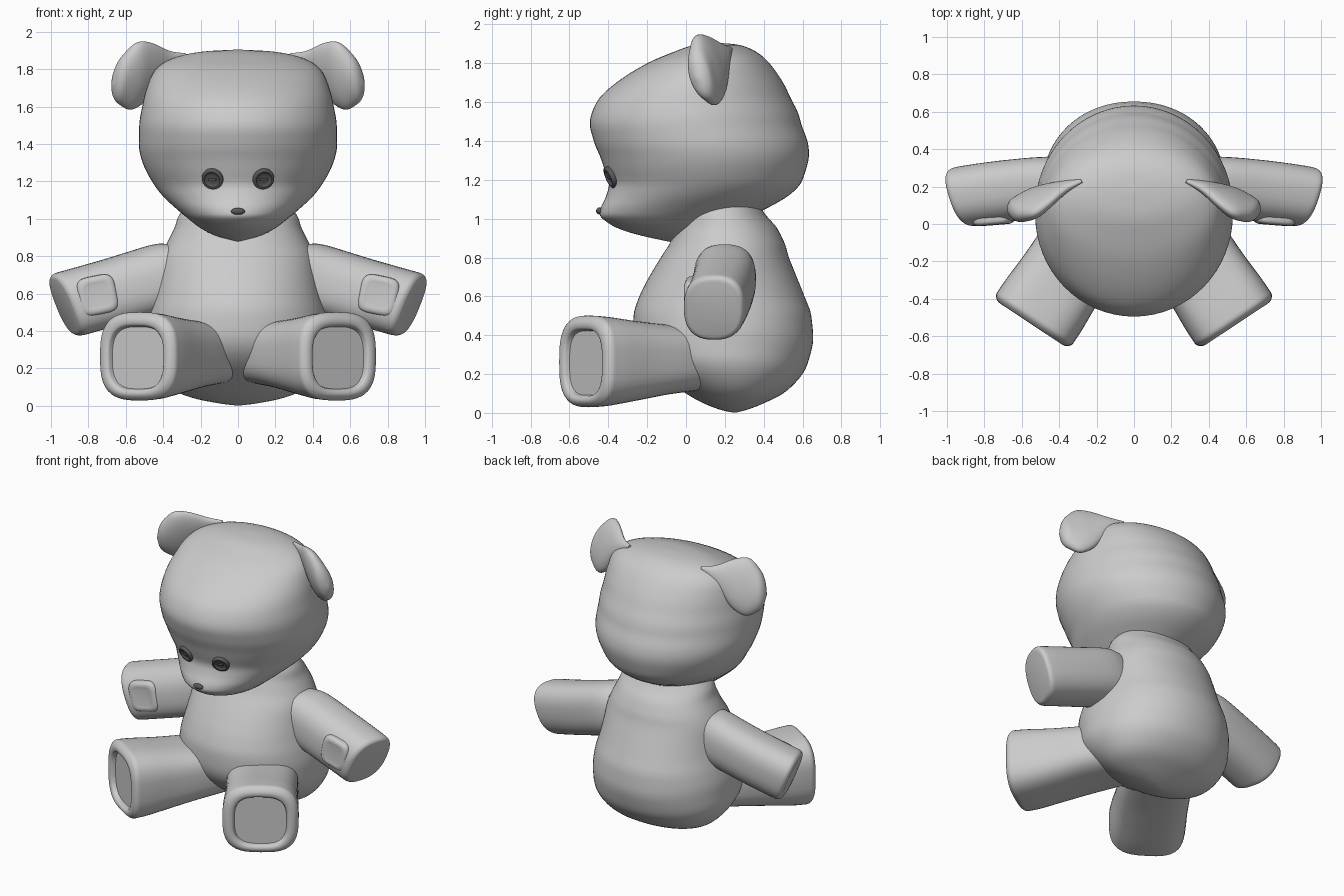
import bpy, bmesh, math
from mathutils import Vector

DARK = bpy.data.materials.new("dark_plastic")
DARK.diffuse_color = (0.1, 0.1, 0.1, 1)


def smooth_rows(rows, sub):
    """Interpolate section rows without overshooting."""
    n = len(rows)

    def tangent(i, k):
        if i == 0:
            return rows[1][k] - rows[0][k]
        if i == n - 1:
            return rows[-1][k] - rows[-2][k]
        d0, d1 = rows[i][k] - rows[i - 1][k], rows[i + 1][k] - rows[i][k]
        if d0 * d1 <= 0:
            return 0.0
        return math.copysign(min(abs(d0 + d1) / 2, 2 * abs(d0), 2 * abs(d1)), d0)

    out = []
    for i in range(n - 1):
        for j in range(sub):
            t = j / sub
            h = (2*t**3 - 3*t**2 + 1, t**3 - 2*t**2 + t, 3*t**2 - 2*t**3, t**3 - t**2)
            out.append([h[0] * rows[i][k] + h[1] * tangent(i, k)
                        + h[2] * rows[i + 1][k] + h[3] * tangent(i + 1, k) for k in range(5)])
    return out + [list(rows[-1])]


def finish(name, bm, mat=None, angle=45):
    bmesh.ops.recalc_face_normals(bm, faces=bm.faces)
    me = bpy.data.meshes.new(name)
    bm.to_mesh(me)
    bm.free()
    me.shade_smooth()
    me.set_sharp_from_angle(angle=math.radians(angle))
    if mat:
        me.materials.append(mat)
    ob = bpy.data.objects.new(name, me)
    bpy.context.collection.objects.link(ob)
    return ob


def loft(name, rows, u, v, p=2.0, sub=4, seg=48, side=1, mat=None):
    """Skin superellipse sections; each row is x, y, z, half size on u, half size on v."""
    u, v = Vector(u).normalized(), Vector(v).normalized()
    bm = bmesh.new()
    rings = []
    for x, y, z, a, b in smooth_rows(rows, sub):
        ring = []
        for i in range(seg):
            t = 2 * math.pi * i / seg
            c, s = math.cos(t), math.sin(t)
            pt = (Vector((x, y, z)) + u * a * math.copysign(abs(c) ** (2 / p), c)
                  + v * b * math.copysign(abs(s) ** (2 / p), s))
            ring.append(bm.verts.new((pt.x * side, pt.y, pt.z)))
        rings.append(ring)
    for r0, r1 in zip(rings, rings[1:]):
        for i in range(seg):
            j = (i + 1) % seg
            bm.faces.new((r0[i], r0[j], r1[j], r1[i]))
    bm.faces.new(rings[0])
    bm.faces.new(rings[-1])
    return finish(name, bm, mat)


def stack(sections):
    """Turn z, front y, back y, half width into loft rows."""
    return [(0, (f + b) / 2, z, w, (b - f) / 2) for z, f, b, w in sections]


def along(origin, n, steps):
    """Rows placed along direction n; steps are distance, half u, half v."""
    o, n = Vector(origin), Vector(n).normalized()
    return [(*(o + n * d), a, b) for d, a, b in steps]


# Head, with overhanging forehead and small muzzle
loft("head", stack([
    (1.905, 0.16, 0.18, 0.01), (1.893, 0.04, 0.28, 0.20), (1.86, -0.06, 0.36, 0.345),
    (1.80, -0.20, 0.43, 0.44), (1.70, -0.36, 0.50, 0.488), (1.60, -0.46, 0.55, 0.512),
    (1.50, -0.495, 0.59, 0.528), (1.40, -0.475, 0.625, 0.53), (1.30, -0.435, 0.63, 0.51),
    (1.20, -0.40, 0.60, 0.46), (1.12, -0.41, 0.53, 0.40), (1.05, -0.44, 0.41, 0.325),
    (1.00, -0.43, 0.31, 0.265), (0.95, -0.35, 0.25, 0.20), (0.91, -0.22, 0.15, 0.12),
    (0.88, -0.08, -0.06, 0.01)]), (1, 0, 0), (0, 1, 0), seg=64)

# Pear-shaped body running up into the head
loft("body", stack([
    (1.10, 0.02, 0.36, 0.25), (1.02, -0.02, 0.41, 0.315), (0.95, -0.05, 0.47, 0.34),
    (0.88, -0.08, 0.505, 0.375), (0.80, -0.13, 0.53, 0.41), (0.70, -0.19, 0.57, 0.43),
    (0.60, -0.24, 0.61, 0.45), (0.50, -0.27, 0.645, 0.475), (0.40, -0.27, 0.655, 0.49),
    (0.30, -0.24, 0.64, 0.49), (0.20, -0.15, 0.60, 0.46), (0.10, 0.00, 0.50, 0.375),
    (0.045, 0.10, 0.39, 0.25), (0.015, 0.18, 0.31, 0.11), (0.002, 0.24, 0.26, 0.01)]),
    (1, 0, 0), (0, 1, 0), p=2.1, seg=64)

for side, tag in ((1, "left"), (-1, "right")):
    # Arm with a blunt rounded end
    loft("arm_" + tag, [
        (0.25, 0.20, 0.73, 0.14, 0.14), (0.40, 0.20, 0.69, 0.168, 0.182),
        (0.65, 0.18, 0.615, 0.168, 0.18), (0.88, 0.15, 0.55, 0.165, 0.18),
        (0.908, 0.145, 0.542, 0.163, 0.178), (0.927, 0.142, 0.536, 0.150, 0.165),
        (0.932, 0.141, 0.534, 0.135, 0.15)],
        (0.3, 0.95, 0), (0.37, 0, 0.93), p=2.5, side=side)

    # Shallow square patch on the arm
    loft("arm_patch_" + tag, along((0.75, 0.0, 0.592), (-0.08, -1, 0), [
        (-0.04, 0.105, 0.105), (-0.012, 0.103, 0.103), (0.002, 0.09, 0.09),
        (0.005, 0.075, 0.075), (0.003, 0.06, 0.06)]),
        (0.97, -0.08, -0.2), (0.2, 0, 0.97), p=4, sub=3, side=side)

    # Leg with a recessed sole panel
    n = Vector((0.55, -0.83, 0)).normalized()
    foot = Vector((0.55, -0.535, 0))
    steps = [(-0.75, 0.21, 0.16, 0.28), (-0.5, 0.232, 0.18, 0.275),
             (-0.3, 0.235, 0.205, 0.268), (-0.1, 0.245, 0.232, 0.265),
             (-0.04, 0.245, 0.236, 0.265), (-0.01, 0.228, 0.218, 0.263),
             (0, 0.20, 0.195, 0.26), (-0.006, 0.178, 0.176, 0.258),
             (-0.034, 0.168, 0.166, 0.257)]
    loft("leg_" + tag, [(*(foot + n * d + Vector((0, 0, z))), a, b) for d, a, b, z in steps],
         (0.83, 0.55, 0), (0, 0, 1), p=3, side=side)

    # Fan-shaped ear
    loft("ear_" + tag, [
        (0.28, 0.23, 1.875, 0.01, 0.01), (0.37, 0.20, 1.84, 0.03, 0.06),
        (0.47, 0.15, 1.79, 0.05, 0.155), (0.55, 0.105, 1.765, 0.062, 0.188),
        (0.62, 0.075, 1.745, 0.06, 0.14), (0.655, 0.06, 1.73, 0.042, 0.085),
        (0.672, 0.055, 1.725, 0.008, 0.01)],
        (0.45, 0.87, 0.25), (-0.1, -0.27, 0.96), side=side)

    # Button eye with raised rim and a thread bar
    n = Vector((0.25, -0.88, -0.4)).normalized()
    u = n.cross(Vector((0, 0, 1))).normalized()
    v = u.cross(n)
    c = Vector((0.135, -0.385, 1.215))
    loft("eye_" + tag, along(c, n, [(d, r, r) for d, r in (
        (-0.025, 0.057), (0.008, 0.058), (0.017, 0.052), (0.017, 0.043),
        (0.009, 0.036), (0.009, 0.003))]), u, v, sub=2, seg=32, side=side, mat=DARK)
    loft("eye_thread_" + tag, along(c + n * 0.01, u, [
        (-0.022, 0.003, 0.003), (-0.015, 0.006, 0.006), (0.015, 0.006, 0.006),
        (0.022, 0.003, 0.003)]), n, v, sub=2, seg=12, side=side, mat=DARK)

# Nose
bm = bmesh.new()
bmesh.ops.create_uvsphere(bm, u_segments=24, v_segments=14, radius=1)
bmesh.ops.scale(bm, vec=(0.037, 0.018, 0.018), verts=bm.verts)
bmesh.ops.translate(bm, vec=(0, -0.445, 1.04), verts=bm.verts)
finish("nose", bm, DARK)
